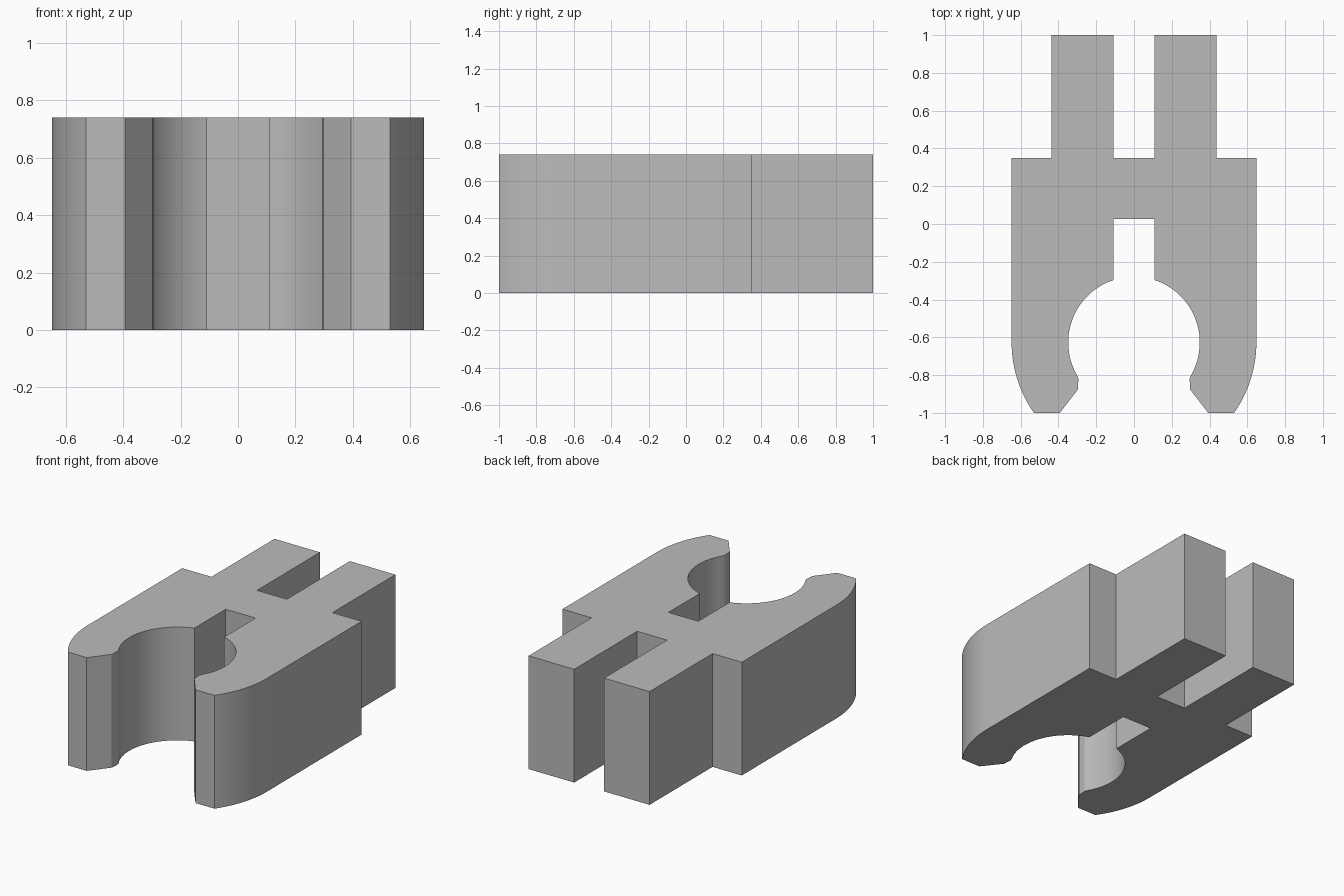
import bpy
import bmesh
from math import cos, sin, radians, asin, acos, degrees

HEIGHT = 0.74
CENTRE_Y = -0.627      # shared centre of the socket and the rounded jaw
SOCKET_R = 0.348
BODY_R = 0.648
SLOT = 0.108           # half width of both slots

cube = bpy.data.objects.get("Cube")
if cube:
    bpy.data.objects.remove(cube, do_unlink=True)


def arc(radius, start, end, steps):
    """Points on a circle around the socket centre, angles in degrees."""
    angles = [radians(start + (end - start) * i / steps) for i in range(steps + 1)]
    return [(radius * cos(a), CENTRE_Y + radius * sin(a)) for a in angles]


# Half outline on the left side, from the rear slot round to the front slot
half = [(SLOT, 0.35), (SLOT, 1), (0.437, 1), (0.437, 0.35), (BODY_R, 0.35)]
half += arc(BODY_R, 0, degrees(asin((-1 - CENTRE_Y) / BODY_R)), 12)    # rounded jaw
half += [(0.393, -1), (0.298, -0.878), (0.294, -0.82)]                 # bevelled lip
half += arc(SOCKET_R, -30, degrees(acos(SLOT / SOCKET_R)), 28)         # round socket
half += [(SLOT, 0.027)]
outline = half + [(-x, y) for x, y in reversed(half)]

# Extrude the outline into a solid
bm = bmesh.new()
base = bm.faces.new([bm.verts.new((x, y, 0)) for x, y in outline])
extruded = bmesh.ops.extrude_face_region(bm, geom=[base], use_keep_orig=True)
top = [v for v in extruded["geom"] if isinstance(v, bmesh.types.BMVert)]
bmesh.ops.translate(bm, vec=(0, 0, HEIGHT), verts=top)
bmesh.ops.recalc_face_normals(bm, faces=bm.faces)
mesh = bpy.data.meshes.new("clip_body")
bm.to_mesh(mesh)
bm.free()

clip = bpy.data.objects.new("clip_body", mesh)
bpy.context.collection.objects.link(clip)

# Plain grey
grey = bpy.data.materials.new("plain_grey")
grey.use_nodes = True
colour = (0.5, 0.5, 0.5, 1)
grey.diffuse_color = colour
grey.node_tree.nodes["Principled BSDF"].inputs["Base Color"].default_value = colour
mesh.materials.append(grey)

# Smooth the curved walls, keep corners sharp
bpy.ops.object.select_all(action="DESELECT")
clip.select_set(True)
bpy.context.view_layer.objects.active = clip
bpy.ops.object.shade_smooth_by_angle(angle=radians(20))
